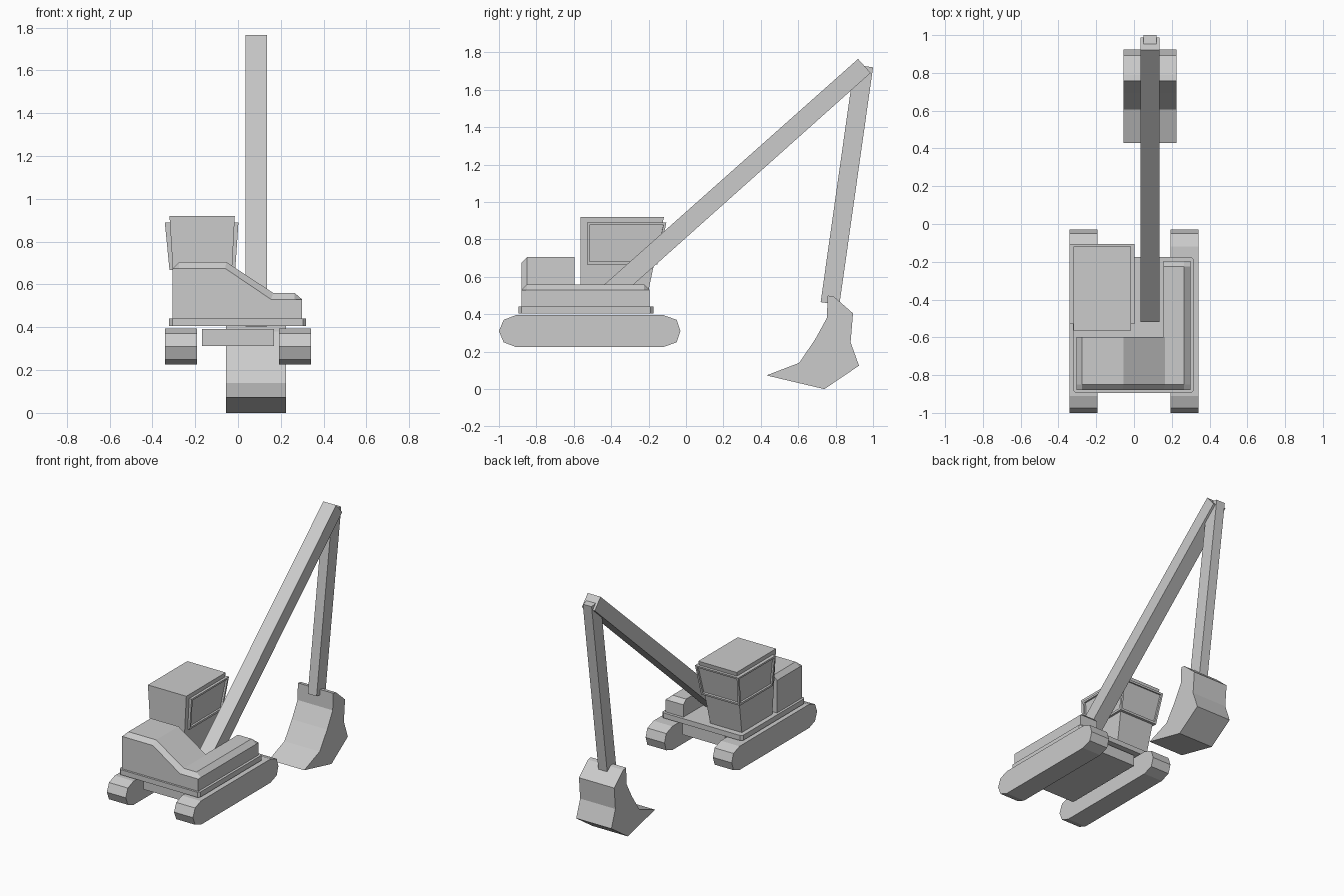
import bpy, bmesh

if "Cube" in bpy.data.objects:
    bpy.data.objects.remove(bpy.data.objects["Cube"])


def loft(name, sections):
    """Solid from matching rings of points, capped at both ends."""
    bm = bmesh.new()
    rings = [[bm.verts.new(p) for p in s] for s in sections]
    n = len(rings[0])
    for a, b in zip(rings, rings[1:]):
        for i in range(n):
            j = (i + 1) % n
            bm.faces.new((a[i], a[j], b[j], b[i]))
    bm.faces.new(rings[0])
    bm.faces.new(rings[-1])
    bmesh.ops.remove_doubles(bm, verts=bm.verts[:], dist=0.0005)
    bmesh.ops.recalc_face_normals(bm, faces=bm.faces[:])
    me = bpy.data.meshes.new(name)
    bm.to_mesh(me)
    bm.free()
    ob = bpy.data.objects.new(name, me)
    bpy.context.collection.objects.link(ob)
    return ob


def extrude_x(name, profile, x0, x1):
    return loft(name, [[(x, y, z) for y, z in profile] for x in (x0, x1)])


def rect(x0, x1, y0, y1, z):
    return [(x0, y0, z), (x1, y0, z), (x1, y1, z), (x0, y1, z)]


def sections_y(pairs):
    return [[(x, y, z) for x, z in prof] for y, prof in pairs]


# Tracks
track = [(-1, .31), (-.975, .37), (-.91, .395), (-.12, .395), (-.05, .37),
         (-.03, .31), (-.05, .25), (-.12, .225), (-.91, .225), (-.975, .25)]
extrude_x("track_right", track, .192, .342)
extrude_x("track_left", track, -.342, -.192)

# Undercarriage block between the tracks
loft("undercarriage", [rect(-.168, .168, -.83, -.2, z) for z in (.312, .392)])

# Turning platform with clipped corners
c = .015
x0, x1, y0, y1 = -.322, .318, -.895, -.175
plan = [(x0 + c, y0), (x1 - c, y0), (x1, y0 + c), (x1, y1 - c),
        (x1 - c, y1), (x0 + c, y1), (x0, y1 - c), (x0, y0 + c)]
loft("platform", [[(x, y, z) for x, y in plan] for z in (.405, .442)])

# Rear engine housing, bevelled along the back
full = [(-.305, .43), (-.305, .675), (-.275, .705), (-.055, .705),
        (.165, .56), (.265, .56), (.3, .53), (.3, .43)]
back = [(-.305, .43), (-.305, .675), (-.275, .675), (-.06, .675),
        (.155, .53), (.265, .53), (.3, .53), (.3, .43)]
loft("engine_housing", sections_y([(-.88, back), (-.85, full), (-.597, full)]))

# Low side housing beside the boom
side = [(.157, .43), (.157, .56), (.265, .56), (.3, .53), (.3, .43)]
nose = [(.157, .43), (.157, .53), (.265, .53), (.3, .53), (.3, .43)]
loft("side_housing", sections_y([(-.597, side), (-.225, side), (-.195, nose)]))

# Cab body, tapering downwards
loft("cab", [rect(-.29, -.04, -.565, -.22, .435),
             rect(-.32, -.015, -.565, -.118, .92)])

# Raised window band with recessed panes on three sides
band = loft("cab_windows", [rect(-.32, -.013, -.53, -.153, .667),
                            rect(-.342, .002, -.53, -.105, .89)])
bm = bmesh.new()
bm.from_mesh(band.data)
panes = [f for f in bm.faces if abs(f.normal.z) < .5 and f.normal.y > -.5]
bmesh.ops.inset_individual(bm, faces=panes, thickness=.02)
bmesh.ops.inset_individual(bm, faces=panes, thickness=0.0005, depth=-.013)
bm.to_mesh(band.data)
bm.free()

# Boom and stick
extrude_x("boom", [(-.52, .485), (-.455, .403), (.987, 1.69), (.92, 1.765)],
          .034, .136)
extrude_x("stick", [(.72, .465), (.82, .45), (1.0, 1.72), (.9, 1.735)],
          .05, .12)

# Bucket
bucket = [(.758, .5), (.79, .495), (.893, .405), (.88, .25), (.925, .125),
          (.74, 0), (.43, .073), (.605, .14), (.69, .265), (.753, .38)]
extrude_x("bucket", bucket, -.055, .225)
